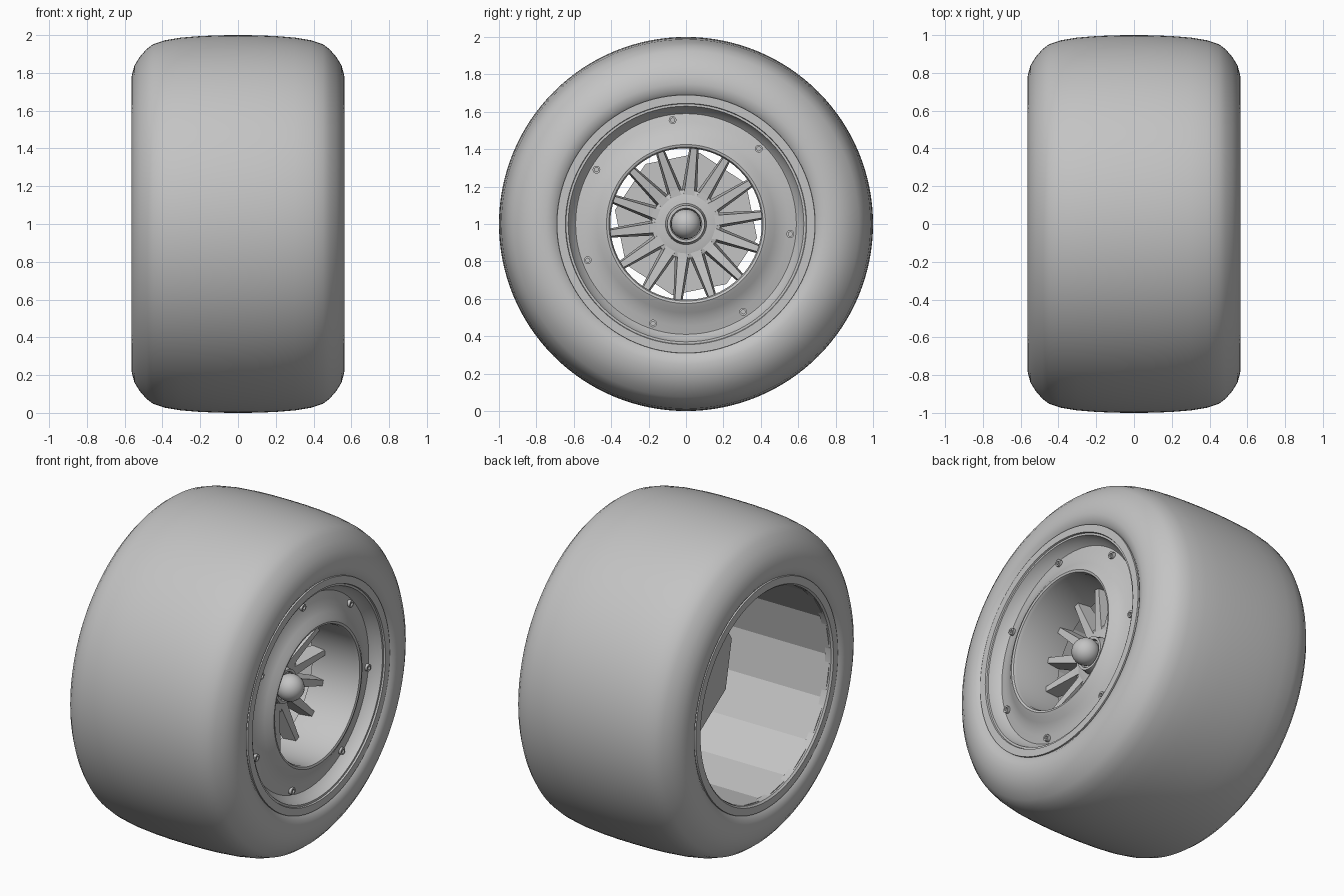
import bpy, bmesh, math
from math import sin, cos, pi, radians

if "Cube" in bpy.data.objects:
    bpy.data.objects.remove(bpy.data.objects["Cube"])

GREY = (0.55, 0.55, 0.55, 1)
mat = bpy.data.materials.new("plain grey")
mat.use_nodes = True
mat.diffuse_color = GREY
mat.node_tree.nodes["Principled BSDF"].inputs["Base Color"].default_value = GREY


def finish(name, bm, smooth=True):
    bmesh.ops.remove_doubles(bm, verts=bm.verts, dist=1e-5)
    bmesh.ops.recalc_face_normals(bm, faces=bm.faces)
    mesh = bpy.data.meshes.new(name)
    bm.to_mesh(mesh)
    bm.free()
    mesh.materials.append(mat)
    ob = bpy.data.objects.new(name, mesh)
    bpy.context.collection.objects.link(ob)
    if smooth:
        bpy.ops.object.select_all(action='DESELECT')
        ob.select_set(True)
        bpy.context.view_layer.objects.active = ob
        bpy.ops.object.shade_smooth_by_angle(angle=radians(32))
    return ob


def lathe(name, profile, segs=96, y=0, z=1, start=0, smooth=True):
    """Spin a closed (x, radius) profile about the wheel axis."""
    bm = bmesh.new()
    rings = []
    for i in range(segs):
        a = start + 2 * pi * i / segs
        rings.append([bm.verts.new((x, y + r * cos(a), z + r * sin(a)))
                      for x, r in profile])
    n = len(profile)
    for i in range(segs):
        p, q = rings[i], rings[(i + 1) % segs]
        for j in range(n):
            k = (j + 1) % n
            if profile[j][1] == 0 and profile[k][1] == 0:
                continue
            if profile[j][1] == 0:
                bm.faces.new((p[j], q[k], p[k]))
            elif profile[k][1] == 0:
                bm.faces.new((p[j], q[j], p[k]))
            else:
                bm.faces.new((p[j], q[j], q[k], p[k]))
    return finish(name, bm, smooth)


# Tyre: half profile mirrored about the middle
half = [(.1, .999), (.2, .995), (.3, .987), (.39, .972), (.45, .952), (.485, .925),
        (.52, .885), (.548, .84), (.562, .79), (.565, .75), (.558, .715), (.54, .69)]
tyre = [(-x, r) for x, r in reversed(half)] + [(0, 1)] + half
lathe("tyre", tyre + [(.5, .65), (-.5, .65)], 128)

# Rim: rear lip, front lip with stepped well, and faceted barrel
lathe("rear_rim_lip", [(-.5, .7), (-.55, .69), (-.55, .645), (-.54, .635), (-.5, .635)])
lathe("front_rim_lip", [(.44, .7), (.55, .69), (.55, .645), (.54, .642), (.54, .63),
                        (.5, .615), (.47, .585), (.43, .585)])
lathe("rim_barrel", [(-.53, .642), (.45, .642), (.45, .67), (-.53, .67)],
      16, smooth=False)

# Dished wheel cover with rolled inner edge
lathe("wheel_cover", [(.44, .60), (.475, .59), (.485, .545), (.495, .51), (.513, .475),
                      (.533, .445), (.542, .425), (.538, .412), (.52, .405), (.22, .405),
                      (.22, .425), (.44, .425)])

# Seven cover bolts
for i in range(7):
    a = radians(-5.5) + 2 * pi * i / 7
    lathe(f"cover_bolt_{i + 1}", [(.46, 0), (.46, .021), (.5, .021), (.5, .011),
                                  (.49, .011), (.49, 0)], 12,
          y=.56 * cos(a), z=1 + .56 * sin(a))


# Spokes: seven V pairs, each spoke tapered outward and drafted to the back
def spoke(bm, a):
    verts = []
    for r, front, back, x0, x1 in ((.12, .034, .046, .13, .275), (.19, .026, .04, .15, .28),
                                   (.415, .016, .024, .23, .31)):
        ring = []
        for x, t in ((x1, -front), (x1, front), (x0, back), (x0, -back)):
            ring.append(bm.verts.new((x, r * cos(a) - t * sin(a),
                                      1 + r * sin(a) + t * cos(a))))
        verts.append(ring)
    bm.faces.new(verts[0])
    bm.faces.new(verts[-1])
    for p, q in zip(verts, verts[1:]):
        for j in range(4):
            k = (j + 1) % 4
            bm.faces.new((p[j], p[k], q[k], q[j]))


bm = bmesh.new()
for i in range(14):
    spoke(bm, radians(6.8) + 2 * pi * i / 14)
finish("spokes", bm, smooth=False)

# Hub, collar and domed centre nut
lathe("hub", [(.1, 0), (.1, .14), (.14, .185), (.27, .185), (.285, .13), (.285, 0)], 28)
lathe("hub_collar", [(.27, 0), (.27, .115), (.3, .105), (.33, .1), (.33, .085), (.31, .08),
                     (.31, 0)], 32)
dome = [(.355 + .08 * sin(b), .08 * cos(b)) for b in
        (radians(-60 + 15 * k) for k in range(10))]
lathe("centre_nut", [(.28, 0), (.28, .04)] + dome + [(.435, 0)], 32)

# Axle and eight-sided back plate
lathe("axle", [(-.03, 0), (-.03, .1), (.15, .1), (.15, 0)], 24)
lathe("back_plate", [(-.045, 0), (-.045, .387), (-.02, .387), (-.02, 0)], 8,
      start=radians(169), smooth=False)
